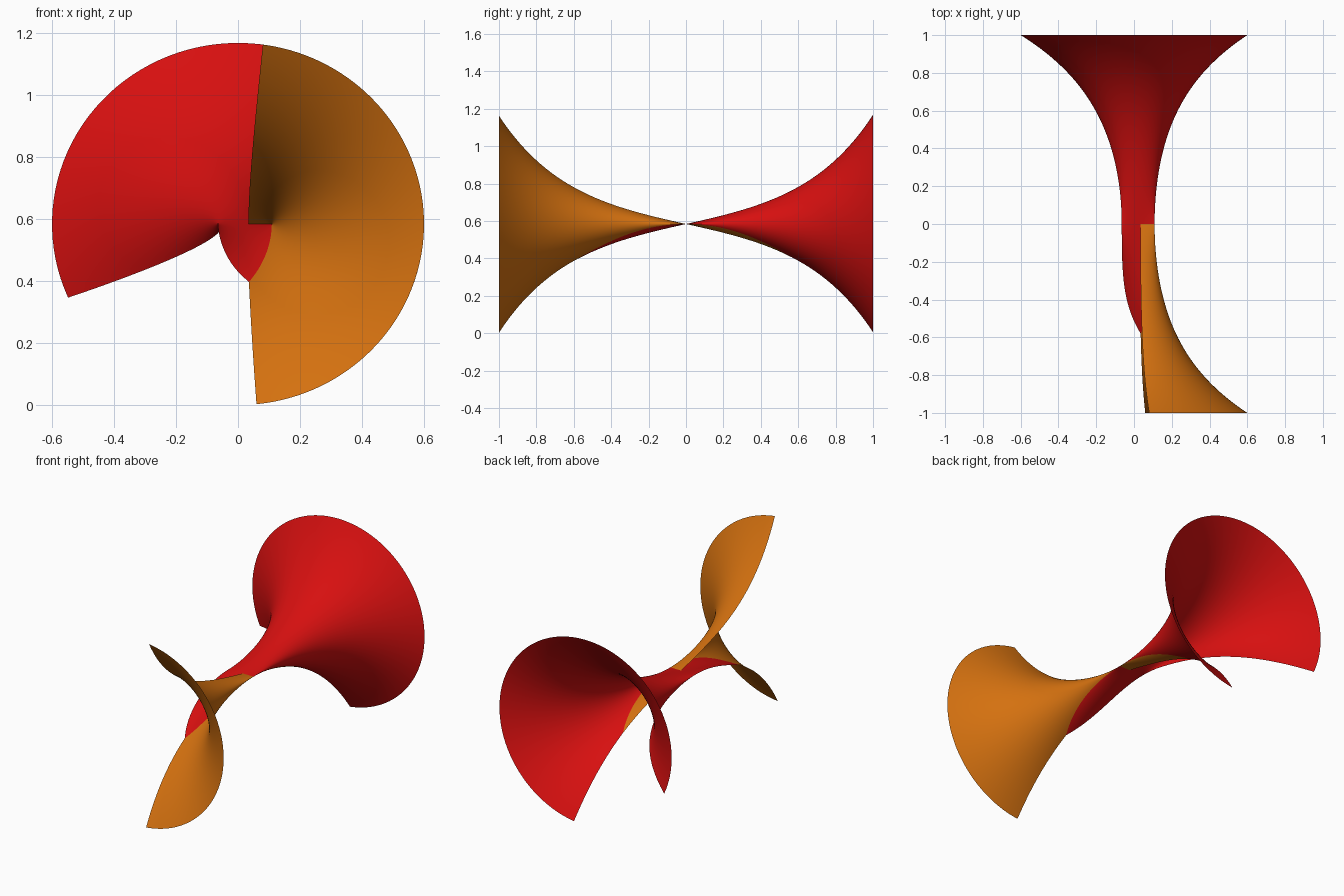
import bpy, bmesh
from math import sin, cos, sinh, cosh, radians

cube = bpy.data.objects.get("Cube")
if cube:
    bpy.data.objects.remove(cube, do_unlink=True)

WAIST = 0.087        # half width of the flat waist
FLARE = 2.603        # growth rate of both horns
MID_Z = 0.584
U_LOW, U_HIGH = -82.3, 84.3   # straight cut edges, degrees
TWIST = 145          # slope of the seam between the two colours
ROWS, COLS = 120, 90


def make_material(name, rgb):
    mat = bpy.data.materials.new(name)
    mat.use_nodes = True
    colour = (*rgb, 1)
    mat.diffuse_color = colour
    mat.node_tree.nodes["Principled BSDF"].inputs["Base Color"].default_value = colour
    return mat


def point(u, y):
    """Flared ellipse that collapses to a flat line at the waist."""
    a = radians(u)
    x = 0.022 * (1 - y * y) + WAIST * cosh(FLARE * y) * (1 + 0.016 * y * y) * cos(a)
    return x, y, MID_Z + WAIST * sinh(FLARE * y) * sin(a)


def seam(y):
    return min(max(-TWIST * y, U_LOW), U_HIGH)


def outer_edge(y):
    return max(seam(y), min(180 + 165 * y, 204 + 12 * (1 - y)))


def low_edge(y):
    return U_LOW


def make_sheet(name, y_start, y_end, start, end, mat):
    """Loft a sheet between two edge functions along y."""
    bm = bmesh.new()
    grid = []
    for i in range(ROWS + 1):
        y = y_start + (y_end - y_start) * i / ROWS
        a, b = start(y), end(y)
        grid.append([bm.verts.new(point(a + (b - a) * j / COLS, y))
                     for j in range(COLS + 1)])
    for r0, r1 in zip(grid, grid[1:]):
        for j in range(COLS):
            bm.faces.new((r0[j], r0[j + 1], r1[j + 1], r1[j]))
    # close the pointed tip
    tips = [v for row in (grid[0], grid[-1]) for v in row]
    bmesh.ops.remove_doubles(bm, verts=tips, dist=1e-5)
    for f in bm.faces:
        f.smooth = True
    mesh = bpy.data.meshes.new(name)
    bm.to_mesh(mesh)
    bm.free()
    mesh.materials.append(mat)
    obj = bpy.data.objects.new(name, mesh)
    bpy.context.collection.objects.link(obj)
    return obj


red = make_material("red", (0.68, 0.005, 0.005))
orange = make_material("orange", (0.66, 0.165, 0.005))

# Front half horn with its tongue reaching behind the waist
make_sheet("front_horn", -1, -U_LOW / TWIST, low_edge, seam, orange)
# Back horn with its tongue reaching in front of the waist
make_sheet("back_horn", -U_HIGH / TWIST, 1, seam, outer_edge, red)
